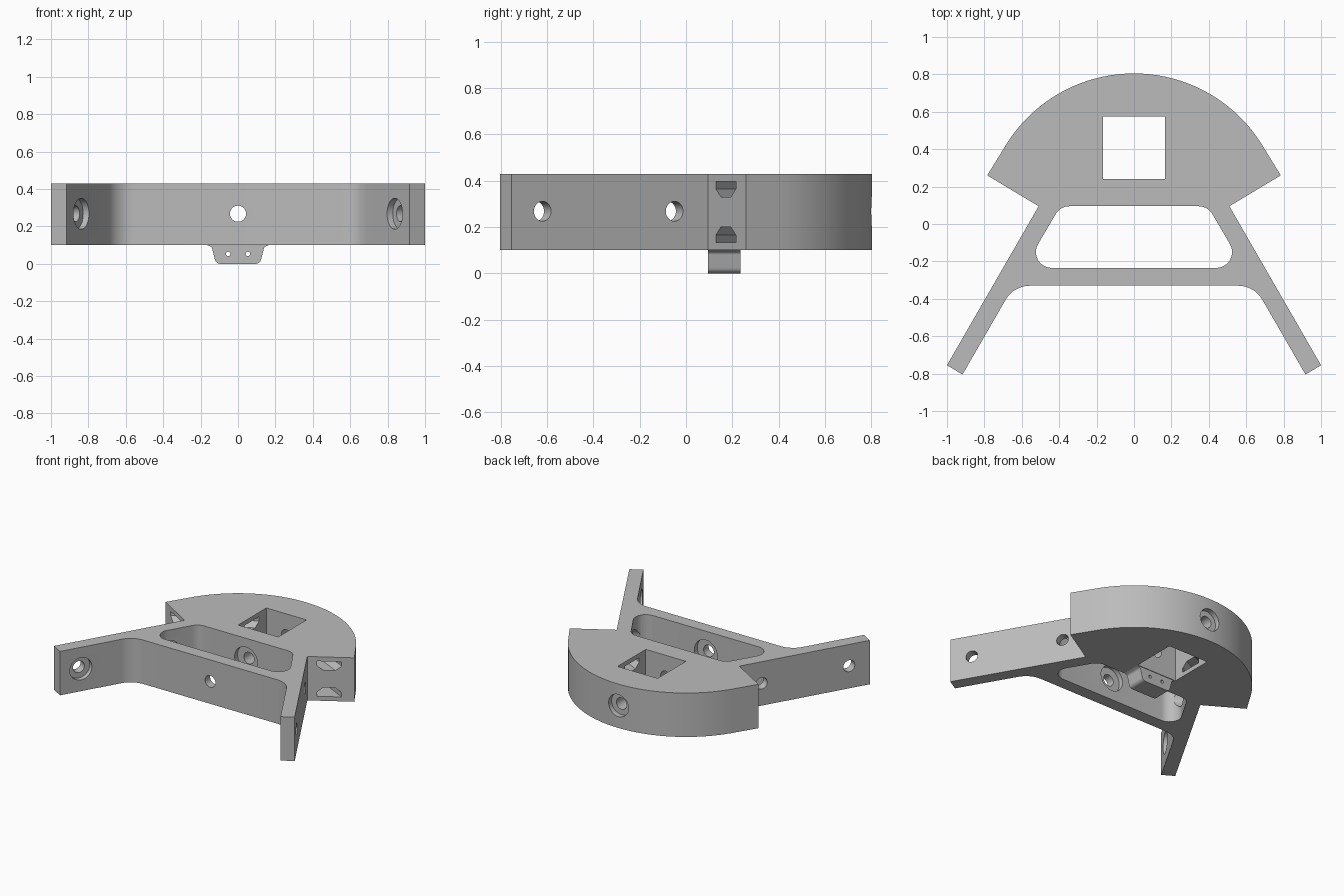
import bpy, bmesh
from math import radians, sin, cos, tan
from mathutils import Vector

if "Cube" in bpy.data.objects:
    bpy.data.objects.remove(bpy.data.objects["Cube"], do_unlink=True)

BOTTOM, TOP, MID = 0.10, 0.43, 0.268
HOLE, BORE, WINDOW_BORE = 0.043, 0.083, 0.095

grey = bpy.data.materials.new("plain grey")
grey.use_nodes = True
grey.diffuse_color = (0.5, 0.5, 0.5, 1)
grey.node_tree.nodes["Principled BSDF"].inputs["Base Color"].default_value = (0.5, 0.5, 0.5, 1)


def make_object(name, bm):
    bmesh.ops.recalc_face_normals(bm, faces=bm.faces)
    mesh = bpy.data.meshes.new(name)
    bm.to_mesh(mesh)
    bm.free()
    mesh.materials.append(grey)
    ob = bpy.data.objects.new(name, mesh)
    bpy.context.collection.objects.link(ob)
    return ob


def prism(name, points, start, sweep):
    """Extrude a closed loop of 3D points, shifted by start, along sweep."""
    bm = bmesh.new()
    face = bm.faces.new([bm.verts.new(Vector(p) + Vector(start)) for p in points])
    ext = bmesh.ops.extrude_face_region(bm, geom=[face])
    verts = [g for g in ext["geom"] if isinstance(g, bmesh.types.BMVert)]
    bmesh.ops.translate(bm, verts=verts, vec=Vector(sweep))
    return make_object(name, bm)


def cylinder(centre, axis, radius, length):
    """Cylinder starting at centre and running along axis."""
    axis = Vector(axis).normalized()
    turn = axis.to_track_quat("Z", "Y")
    ring = [turn @ Vector((radius * cos(radians(a)), radius * sin(radians(a)), 0))
            for a in range(0, 360, 9)]
    return prism("cutter", ring, centre, axis * length)


def hull(points):
    bm = bmesh.new()
    for p in points:
        bm.verts.new(p)
    bmesh.ops.convex_hull(bm, input=bm.verts)
    return make_object("cutter", bm)


def rounded(corners, steps=10):
    """Loop of (x, y, radius) corners with circular fillets."""
    loop = []
    for i, (x, y, r) in enumerate(corners):
        p = Vector((x, y, 0))
        if r == 0:
            loop.append(p)
            continue
        a = (Vector((*corners[i - 1][:2], 0)) - p).normalized()
        b = (Vector((*corners[(i + 1) % len(corners)][:2], 0)) - p).normalized()
        half = a.angle(b) / 2
        centre = p + (a + b).normalized() * r / sin(half)
        first = p + a * r / tan(half) - centre
        last = p + b * r / tan(half) - centre
        loop += [centre + first.slerp(last, k / steps) * r / first.slerp(last, k / steps).length
                 for k in range(steps + 1)]
    return loop


def cut(target, cutter):
    cutter.hide_render = True
    mod = target.modifiers.new("cut", "BOOLEAN")
    mod.operation, mod.solver, mod.object = "DIFFERENCE", "EXACT", cutter
    bpy.context.view_layer.objects.active = target
    bpy.ops.object.modifier_apply(modifier=mod.name)
    bpy.data.objects.remove(cutter, do_unlink=True)


def finish(ob):
    bpy.ops.object.select_all(action="DESELECT")
    ob.select_set(True)
    bpy.context.view_layer.objects.active = ob
    bpy.ops.object.shade_smooth_by_angle(angle=radians(30))


# Body outline: curved rear pad, shoulders, splayed legs and front bar
side = [(0.785, 0.26, 0), (0.51, 0.095, 0), (1.0, -0.755, 0),
        (0.917, -0.805, 0), (0.643, -0.33, 0.15)]
other = [(-x, y, r) for x, y, r in reversed(side)]
arc = [Vector((0.805 * cos(radians(a)), 0.805 * sin(radians(a)), 0)) for a in range(150, 29, -3)]
body = prism("body", rounded(side + other) + arc, (0, 0, BOTTOM), (0, 0, TOP - BOTTOM))

# Rounded trapezoid window and square socket
window = rounded([(-0.394, 0.095, 0.085), (0.394, 0.095, 0.085),
                  (0.588, -0.235, 0.085), (-0.588, -0.235, 0.085)])
cut(body, prism("cutter", window, (0, 0, 0), (0, 0, 1)))
socket = [(-0.167, 0.24, 0), (0.167, 0.24, 0), (0.167, 0.575, 0), (-0.167, 0.575, 0)]
cut(body, prism("cutter", socket, (0, 0, 0), (0, 0, 1)))

# Long bolt hole front to back, with its counterbores
cut(body, cylinder((0, -1, MID), (0, 1, 0), HOLE, 2))
cut(body, cylinder((0, 0.765, MID), (0, 1, 0), BORE, 0.2))
cut(body, cylinder((0, -0.27, MID), (0, 1, 0), WINDOW_BORE, 0.40))

for s in (-1, 1):
    # Leg bolt holes, counterbored on the inner faces
    inward = Vector((-0.866 * s, -0.5, 0))
    for y in (-0.62, -0.05):
        outer = Vector((s * (0.51 + (0.095 - y) * 0.577), y, MID))
        cut(body, cylinder(outer - inward * 0.05, inward, HOLE, 0.22))
        cut(body, cylinder(outer + inward * 0.062, inward, BORE, 0.12))
    # Strap channels from the shoulder faces into the socket
    for flip in (-1, 1):
        points = []
        for u, h in ((0.085, 0.132), (0.085, 0.1), (0.042, 0.065)):
            for e in (-u, u):
                z = MID - 0.003 + flip * h
                points.append((s * (0.66 + 0.866 * e), 0.162 + 0.5 * e, z))
                points.append((s * 0.15, 0.41 + e, z))
        cut(body, hull(points))
finish(body)

# Hanging tab with flared top and two pin holes
half = [(0.165, 0.1, 0), (0.14, 0.09, 0.02), (0.118, 0.0, 0.03)]
loop = rounded(half + [(-x, z, r) for x, z, r in reversed(half)], 6)
tab = prism("hanging_tab", [(p.x, 0, p.y) for p in loop], (0, 0.095, 0), (0, 0.14, 0))
for x in (-0.053, 0.053):
    cut(tab, cylinder((x, 0, 0.053), (0, 1, 0), 0.012, 0.4))
finish(tab)
